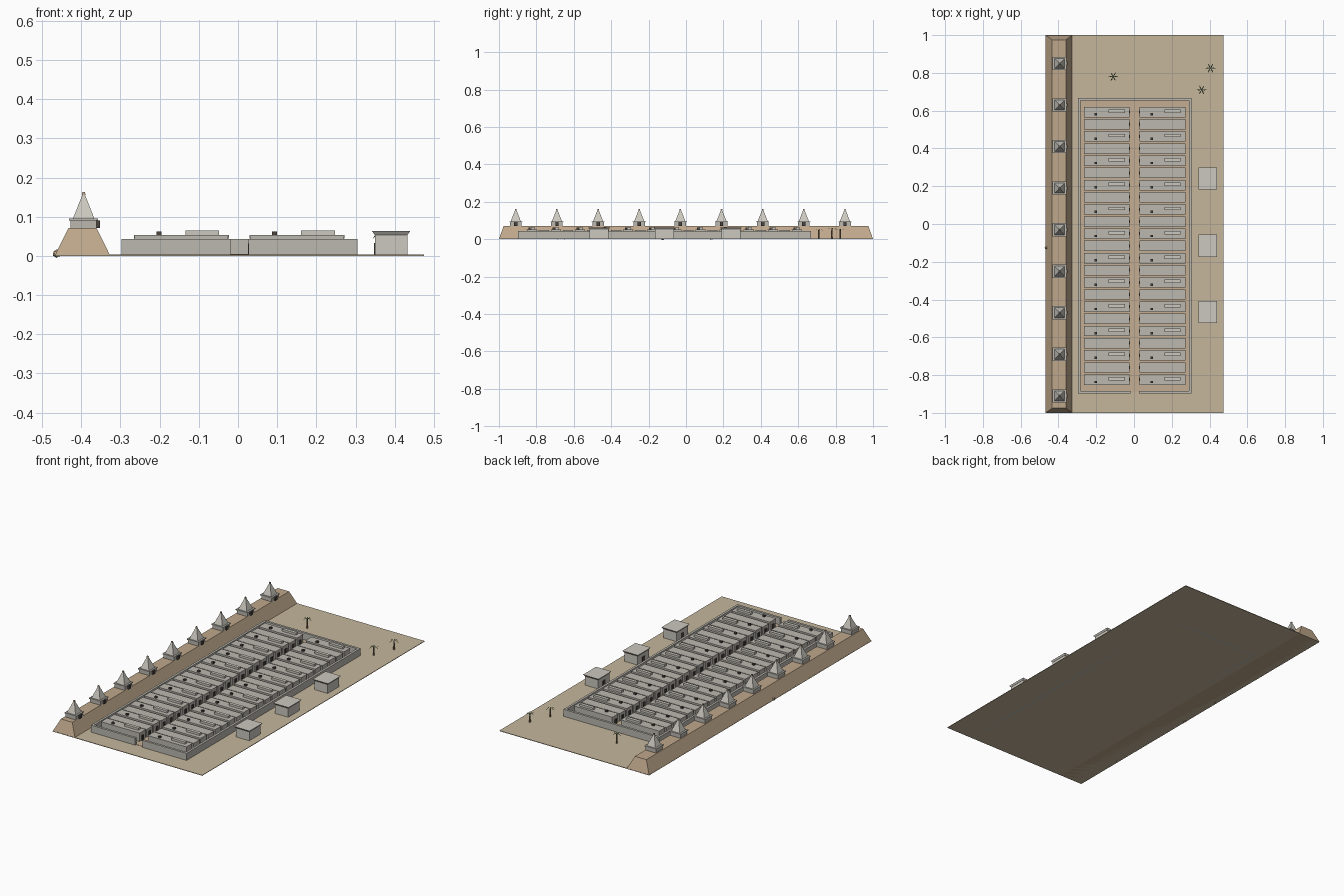
import bpy, bmesh, math, random
from mathutils import Matrix, Vector

if "Cube" in bpy.data.objects:
    bpy.data.objects.remove(bpy.data.objects["Cube"])
random.seed(4)


def material(name, r, g, b):
    m = bpy.data.materials.new(name)
    m.diffuse_color = (r, g, b, 1)
    m.use_nodes = True
    m.node_tree.nodes["Principled BSDF"].inputs["Base Color"].default_value = m.diffuse_color
    return m


SAND = material("sand", 0.56, 0.47, 0.33)
EARTH = material("earth", 0.55, 0.42, 0.29)
CLIFF = material("cliff", 0.52, 0.39, 0.26)
MUD = material("mudbrick", 0.50, 0.48, 0.43)
STONE = material("pale_stone", 0.60, 0.58, 0.52)
DARK = material("dark_opening", 0.07, 0.06, 0.05)
BARK = material("bark", 0.24, 0.17, 0.10)
LEAF = material("leaf", 0.12, 0.20, 0.09)


def frustum(bm, cx, cy, z0, z1, bottom, top):
    """Box or tapered block from (x, y) sizes at the bottom and top."""
    rings = []
    for z, (sx, sy) in ((z0, bottom), (z1, top)):
        rings.append([bm.verts.new((cx + i * sx / 2, cy + j * sy / 2, z))
                      for i, j in ((-1, -1), (1, -1), (1, 1), (-1, 1))])
    lo, hi = rings
    bm.faces.new(lo[::-1])
    bm.faces.new(hi)
    for k in range(4):
        n = (k + 1) % 4
        bm.faces.new((lo[k], lo[n], hi[n], hi[k]))


def box(bm, x0, x1, y0, y1, z0, z1):
    s = (x1 - x0, y1 - y0)
    frustum(bm, (x0 + x1) / 2, (y0 + y1) / 2, z0, z1, s, s)


def finish(bm, name, mat):
    me = bpy.data.meshes.new(name)
    bm.to_mesh(me)
    bm.free()
    ob = bpy.data.objects.new(name, me)
    me.materials.append(mat)
    bpy.context.collection.objects.link(ob)
    return ob


# Desert floor and the packed earth inside the village wall
bm = bmesh.new()
box(bm, -0.467, 0.475, -1, 1, 0, 0.003)
finish(bm, "desert_floor", SAND)
bm = bmesh.new()
box(bm, -0.29, 0.298, -0.89, 0.66, 0.001, 0.0045)
finish(bm, "village_floor", EARTH)

# Long cliff ridge
bm = bmesh.new()
frustum(bm, -0.397, 0, 0, 0.071, (0.142, 2.0), (0.072, 1.95))
finish(bm, "cliff_ridge", CLIFF)

# Tomb chapels with small pyramids along the ridge
chapels, pyramids, caps, tomb_doors = (bmesh.new() for _ in range(4))
for i in range(9):
    y = 0.85 - 0.22 * i
    x = -0.394
    frustum(chapels, x, y, 0.068, 0.091, (0.066, 0.062), (0.066, 0.062))
    frustum(chapels, x, y, 0.091, 0.096, (0.074, 0.070), (0.074, 0.070))
    frustum(pyramids, x, y, 0.096, 0.157, (0.054, 0.054), (0.006, 0.006))
    frustum(caps, x, y, 0.156, 0.163, (0.009, 0.009), (0.007, 0.007))
    box(tomb_doors, x + 0.03, x + 0.042, y - 0.009, y + 0.009, 0.071, 0.091)
finish(chapels, "tomb_chapels", MUD)
finish(pyramids, "chapel_pyramids", STONE)
finish(caps, "pyramid_caps", CLIFF)
finish(tomb_doors, "tomb_doors", DARK)

# Enclosure wall with a front gateway
bm = bmesh.new()
X0, X1, Y0, Y1, T, H = -0.297, 0.305, -0.898, 0.667, 0.013, 0.043
box(bm, X0, X0 + T, Y0, Y1, 0, H)
box(bm, X1 - T, X1, Y0, Y1, 0, H)
box(bm, X0 + T, X1 - T, Y1 - T, Y1, 0, H)
box(bm, X0 + T, -0.019, Y0, Y0 + T, 0, H)
box(bm, 0.027, X1 - T, Y0, Y0 + T, 0, H)
finish(bm, "enclosure_wall", MUD)

# Terraced houses on both sides of the street
houses, shades, vents, doors = (bmesh.new() for _ in range(4))
pitch, depth = 0.0644, 0.055
for x0, street in ((-0.266, 1), (0.029, -1)):
    x1 = x0 + 0.243
    for i in range(23):
        y1 = 0.62 - pitch * i
        y0 = y1 - depth
        yc = (y0 + y1) / 2
        top = 0.053 if i % 2 == 0 else 0.049
        box(houses, x0 + 0.002, x1 - 0.002, y0 + 0.001, y1 - 0.001, 0.003, top - 0.004)
        box(houses, x0, x1, y0, y1, top - 0.004, top)
        face = x1 if street > 0 else x0
        box(doors, face - 0.003, face + 0.003, yc - 0.008, yc + 0.008, 0.004, 0.032)
        if i % 2 == 0:
            # Roof shelter and chimney on every second house
            box(shades, x0 + 0.132, x0 + 0.218, yc - 0.004, yc + 0.014, top, 0.065)
            box(vents, x0 + 0.058, x0 + 0.071, yc - 0.018, yc - 0.006, top, 0.062)
finish(houses, "row_houses", MUD)
finish(shades, "roof_shelters", STONE)
finish(vents, "roof_chimneys", DARK)
finish(doors, "house_doors", DARK)

# Freestanding shrines with flared cornices
walls, roofs, shrine_doors = (bmesh.new() for _ in range(3))
for y in (0.24, -0.115, -0.465):
    frustum(walls, 0.391, y, 0.002, 0.055, (0.083, 0.103), (0.083, 0.103))
    frustum(roofs, 0.391, y, 0.054, 0.063, (0.084, 0.104), (0.097, 0.117))
    box(shrine_doors, 0.3475, 0.353, y - 0.012, y + 0.012, 0.003, 0.033)
finish(walls, "shrine_walls", STONE)
finish(roofs, "shrine_cornices", STONE)
finish(shrine_doors, "shrine_doors", DARK)

# Palm trees: tapered trunk and six bent fronds
trunks, fronds = bmesh.new(), bmesh.new()
for px, py, h in ((-0.11, 0.78, 0.058), (0.405, 0.825, 0.054), (0.358, 0.71, 0.05)):
    bmesh.ops.create_cone(trunks, cap_ends=True, segments=6, radius1=0.005, radius2=0.003,
                          depth=h, matrix=Matrix.Translation((px, py, h / 2)))
    for k in range(6):
        a = k * math.pi / 3
        d, s = Vector((math.cos(a), math.sin(a), 0)), Vector((-math.sin(a), math.cos(a), 0))
        base = Vector((px, py, h))
        mid = base + d * 0.014 + Vector((0, 0, 0.002))
        tip = base + d * 0.028 - Vector((0, 0, 0.007))
        v = [fronds.verts.new(p) for p in (base, mid - s * 0.003, tip, mid + s * 0.003)]
        fronds.faces.new((v[0], v[1], v[3]))
        fronds.faces.new((v[1], v[2], v[3]))
finish(trunks, "palm_trunks", BARK)
finish(fronds, "palm_fronds", LEAF)

# Loose boulders at the foot of the ridge
bm = bmesh.new()
for k in range(10):
    r = random.uniform(0.004, 0.008)
    pos = (-0.455, random.uniform(-0.95, 0.4), 0.006)
    if k == 0:
        r, pos = 0.011, (-0.463, -0.125, 0.006)
    bmesh.ops.create_icosphere(bm, subdivisions=1, radius=r, matrix=Matrix.Translation(pos))
finish(bm, "ridge_boulders", CLIFF)
